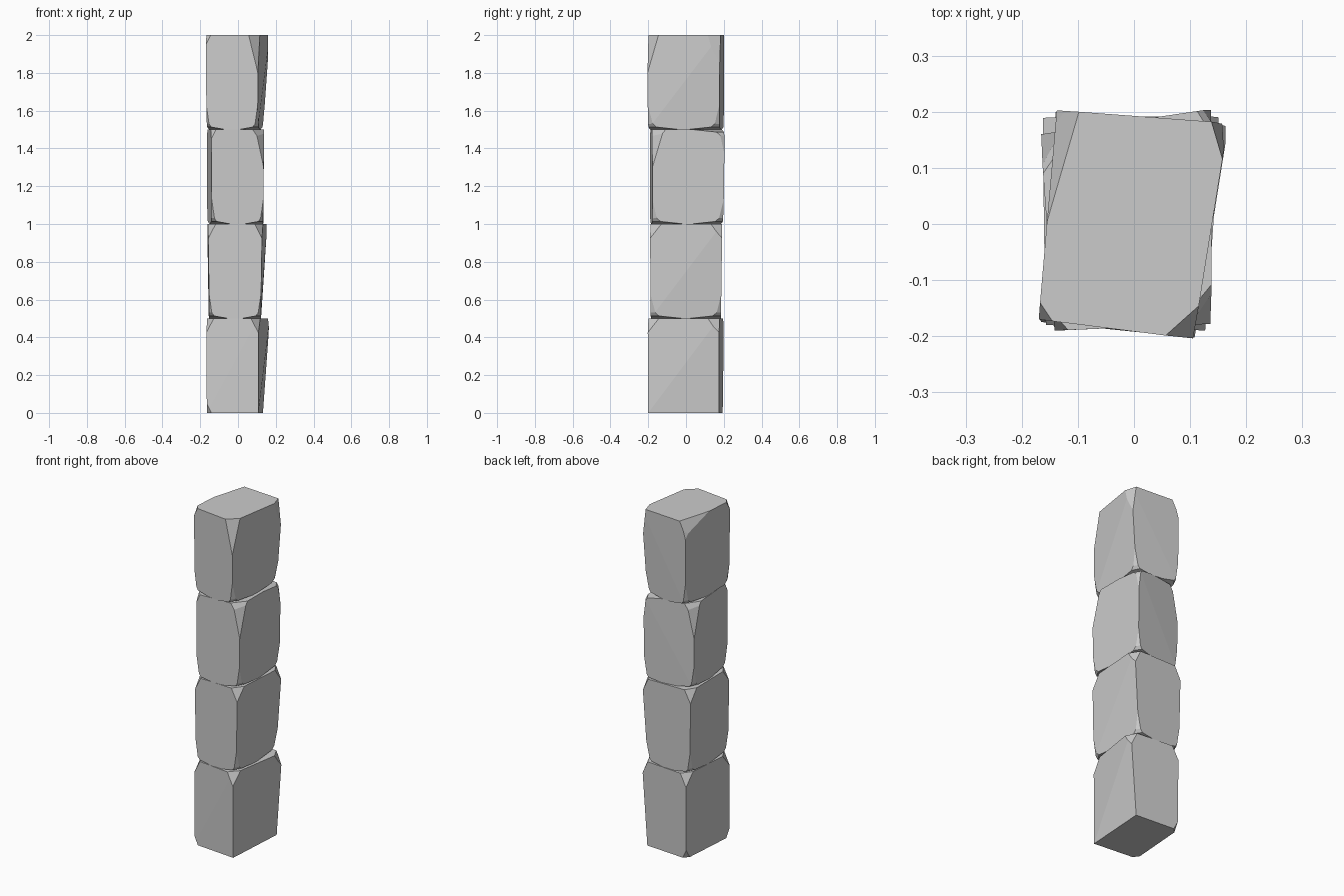
import bpy, bmesh
from mathutils import Vector

if "Cube" in bpy.data.objects:
    bpy.data.objects.remove(bpy.data.objects["Cube"])

stone = bpy.data.materials.new("grey stone")
stone.diffuse_color = (0.6, 0.6, 0.6, 1)
stone.use_nodes = True
stone.node_tree.nodes["Principled BSDF"].inputs["Base Color"].default_value = stone.diffuse_color

# Corner cut styles: distances along the x, y and z edges
NICK = [(.025, .03, .05)]
CHIP = [(.04, .06, .075)]
TALL = [(.045, .06, .2), (.06, .07, .09)]
SOFT = [(.10, .17, .018), (.035, .06, .05), (.018, .03, .13)]
SHARP = []


def cut_corner(bm, corner, ends, dists):
    """Slice a corner off with a plane through three points on its edges."""
    p = [corner + (e - corner).normalized() * d for e, d in zip(ends, dists)]
    n = (p[1] - p[0]).cross(p[2] - p[0]).normalized()
    if n.dot(corner - p[0]) < 0:
        n = -n
    bmesh.ops.bisect_plane(bm, geom=bm.verts[:] + bm.edges[:] + bm.faces[:], dist=1e-5,
                           plane_co=p[0], plane_no=n, clear_outer=True)
    rim = [e for e in bm.edges if e.is_boundary]
    if rim:
        bmesh.ops.holes_fill(bm, edges=rim, sides=0)


def block(name, z, bottom, top, cuts_bottom, cuts_top):
    """Hewn block; corners in order front left, front right, back right, back left."""
    lo = [Vector((x, y, z)) for x, y in bottom]
    hi = [Vector((x, y, z + .5)) for x, y in top]
    bm = bmesh.new()
    for c in lo + hi:
        bm.verts.new(c)
    bmesh.ops.convex_hull(bm, input=bm.verts[:])
    for ring, other, cuts in ((lo, hi, cuts_bottom), (hi, lo, cuts_top)):
        for i in range(4):
            along_x, along_y = ring[(1, 0, 3, 2)[i]], ring[3 - i]
            for d in cuts[i]:
                cut_corner(bm, ring[i], (along_x, along_y, other[i]), d)
    bmesh.ops.dissolve_limit(bm, angle_limit=.015, verts=bm.verts[:], edges=bm.edges[:])
    bmesh.ops.recalc_face_normals(bm, faces=bm.faces[:])
    me = bpy.data.meshes.new(name)
    bm.to_mesh(me)
    bm.free()
    me.materials.append(stone)
    bpy.context.collection.objects.link(bpy.data.objects.new(name, me))


# Base block
block("base_block", 0,
      [(-.165, -.175), (.108, -.2), (.132, .175), (-.138, .195)],
      [(-.168, -.17), (.108, -.203), (.168, .175), (-.14, .2)],
      [NICK, SHARP, SHARP, NICK], [CHIP, CHIP, CHIP, CHIP])

# Lower middle block
block("lower_middle_block", .5,
      [(-.152, -.18), (.12, -.188), (.122, .185), (-.155, .185)],
      [(-.158, -.18), (.128, -.19), (.155, .192), (-.163, .19)],
      [SOFT, SOFT, SOFT, SOFT], [CHIP, CHIP, CHIP, CHIP])

# Upper middle block
block("upper_middle_block", 1,
      [(-.138, -.19), (.133, -.178), (.134, .198), (-.163, .16)],
      [(-.142, -.19), (.138, -.178), (.138, .205), (-.167, .16)],
      [SOFT, SOFT, SOFT, SOFT], [NICK, TALL, SOFT, TALL])

# Top block
block("top_block", 1.5,
      [(-.167, -.17), (.104, -.202), (.132, .175), (-.136, .2)],
      [(-.17, -.17), (.106, -.205), (.168, .18), (-.138, .203)],
      [SOFT, SOFT, SOFT, SOFT],
      [NICK, [(.05, .06, .2)], [(.03, .065, .15)], [(.04, .2, .08), (.03, .08, .1)]])
